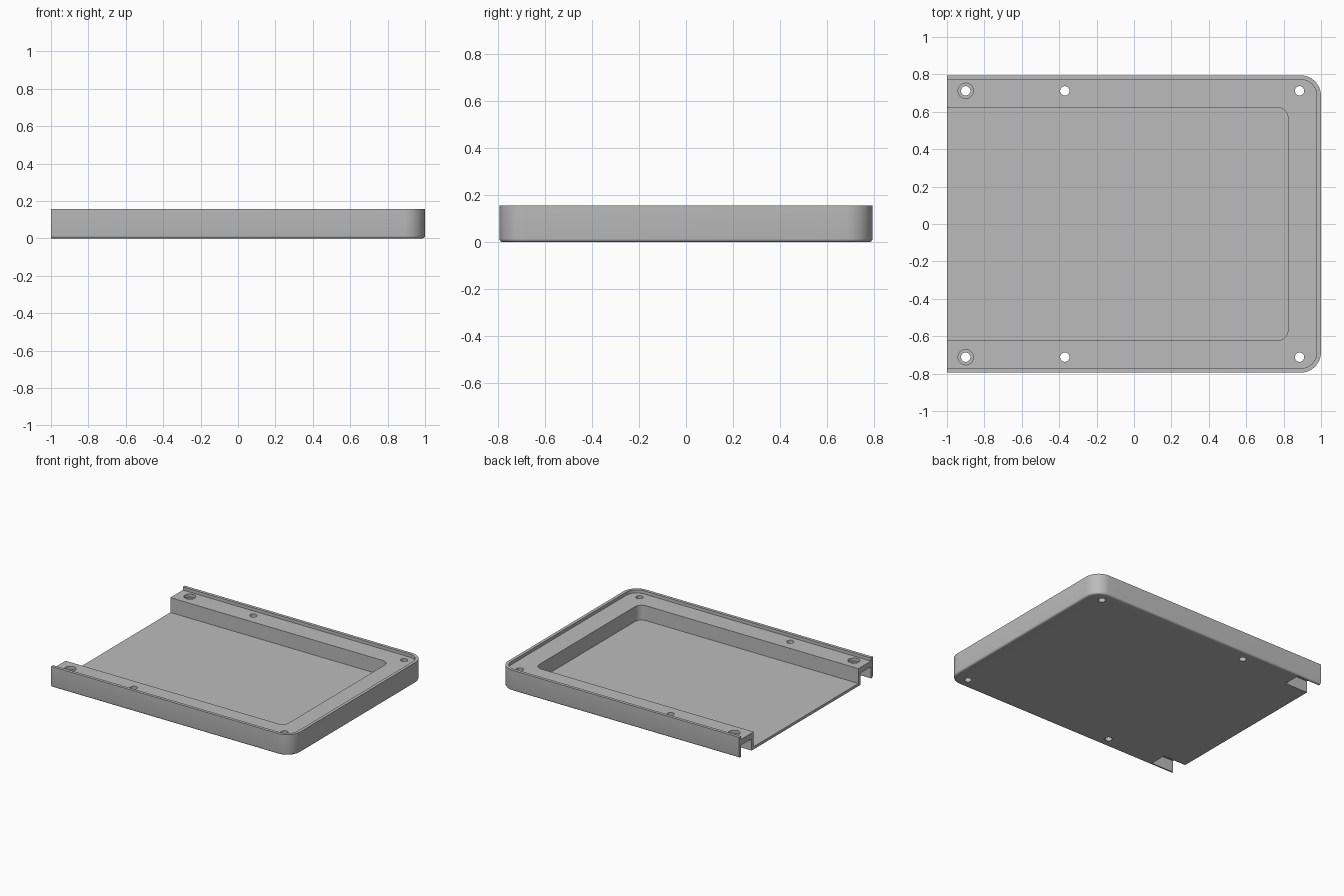
import bpy
import bmesh
from math import cos, sin, pi

if "Cube" in bpy.data.objects:
    bpy.data.objects.remove(bpy.data.objects["Cube"], do_unlink=True)

# Main dimensions
LENGTH, HALF_Y, HEIGHT = 1.0, 0.795, 0.156
LEDGE_Z, FLOOR_Z, NOTCH_Z = 0.132, 0.02, 0.088
FILLET = 0.014

grey = bpy.data.materials.new("plain grey")
grey.use_nodes = True
grey.diffuse_color = (0.5, 0.5, 0.5, 1)
grey.node_tree.nodes["Principled BSDF"].inputs["Base Color"].default_value = (0.5, 0.5, 0.5, 1)


def outline(x0, x1, half_y, radius, steps=12):
    """Rectangle, square at x0 and rounded at both x1 corners."""
    points = [(x0, -half_y)]
    for side in (-1, 1):
        for i in range(steps + 1):
            a = pi / 2 * (i / steps + (side - 1) / 2)
            points.append((x1 - radius + radius * cos(a),
                           side * (half_y - radius) + radius * sin(a)))
    return points + [(x0, half_y)]


def circle(x, y, radius, steps=32):
    return [(x + radius * cos(2 * pi * i / steps),
             y + radius * sin(2 * pi * i / steps)) for i in range(steps)]


def loft(name, layers):
    """Solid through stacked (outline, z) layers with equal point counts."""
    bm = bmesh.new()
    rings = [[bm.verts.new((x, y, z)) for x, y in pts] for pts, z in layers]
    for low, high in zip(rings, rings[1:]):
        for i in range(len(low)):
            j = (i + 1) % len(low)
            bm.faces.new((low[i], low[j], high[j], high[i]))
    bm.faces.new(rings[0][::-1])
    bm.faces.new(rings[-1])
    bmesh.ops.recalc_face_normals(bm, faces=bm.faces)
    mesh = bpy.data.meshes.new(name)
    bm.to_mesh(mesh)
    bm.free()
    mesh.materials.append(grey)
    obj = bpy.data.objects.new(name, mesh)
    bpy.context.collection.objects.link(obj)
    return obj


# Outer body with a small fillet around the underside
layers = []
for k in range(5):
    a = pi / 2 * k / 4
    inset = FILLET * (1 - sin(a))
    layers.append((outline(-LENGTH, LENGTH - inset, HALF_Y - inset, 0.11 - inset),
                   FILLET * (1 - cos(a))))
layers.append((outline(-LENGTH, LENGTH, HALF_Y, 0.11), HEIGHT))
tray = loft("tray_body", layers)

cutters = []


def cutter(name, points, z0, z1):
    cutters.append(loft(name, [(points, z0), (points, z1)]))


# Lip recess and deep pocket, both open at the square end
cutter("lip_recess", outline(-1.2, 0.977, 0.772, 0.087), LEDGE_Z, 0.3)
cutter("pocket", outline(-1.2, 0.823, 0.623, 0.055), FLOOR_Z, 0.25)

for side, label in ((-1, "front"), (1, "back")):
    # Underside notch between outer wall and pocket wall
    y0, y1 = side * 0.648, side * 0.775
    cutter(label + "_notch", [(-1.2, y0), (-0.81, y0), (-0.81, y1), (-1.2, y1)], -0.1, NOTCH_Z)
    # Screw holes, with a counterbore at the open end
    for x in (-0.9, -0.37, 0.885):
        cutter(label + "_hole", circle(x, side * 0.712, 0.025), -0.1, 0.3)
    cutter(label + "_counterbore", circle(-0.9, side * 0.712, 0.041), LEDGE_Z - 0.022, 0.28)

bpy.context.view_layer.objects.active = tray
tray.select_set(True)
for tool in cutters:
    tool.select_set(False)
    tool.hide_render = True
    mod = tray.modifiers.new(tool.name, 'BOOLEAN')
    mod.operation = 'DIFFERENCE'
    mod.solver = 'EXACT'
    mod.object = tool
    bpy.ops.object.modifier_apply(modifier=mod.name)
for tool in cutters:
    bpy.data.objects.remove(tool, do_unlink=True)

bpy.ops.object.shade_smooth_by_angle(angle=pi / 6)
